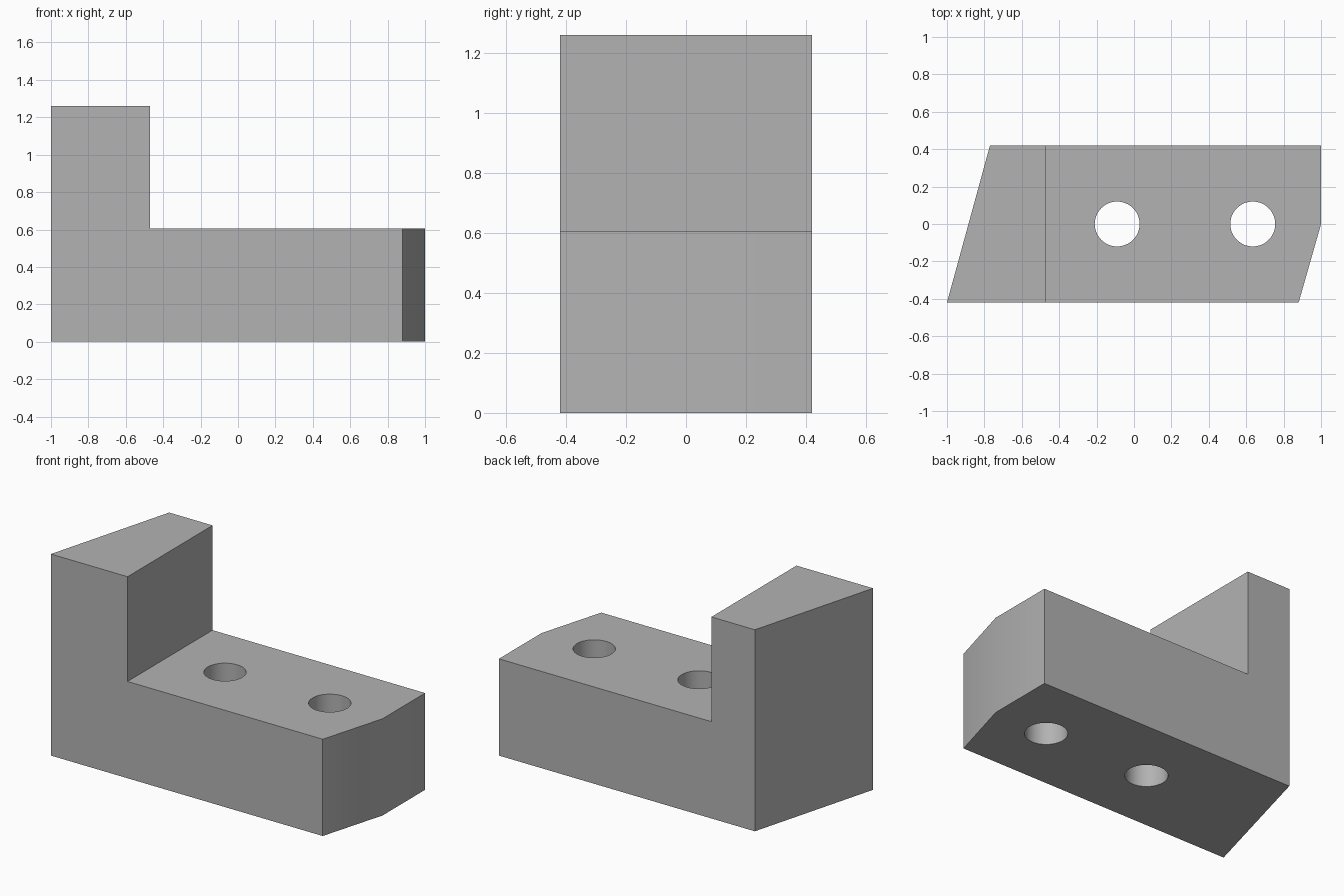
import bpy, bmesh, math

if "Cube" in bpy.data.objects:
    bpy.data.objects.remove(bpy.data.objects["Cube"])

DEPTH, STEP_Z, TOP_Z, STEP_X = 0.42, 0.605, 1.26, -0.47

grey = bpy.data.materials.new("plain grey")
grey.diffuse_color = (0.45, 0.45, 0.45, 1)
grey.use_nodes = True
grey.node_tree.nodes["Principled BSDF"].inputs["Base Color"].default_value = grey.diffuse_color


def prism(name, outline, z0, z1):
    """Extrude a flat outline straight up."""
    bm = bmesh.new()
    base = bm.faces.new([bm.verts.new((x, y, z0)) for x, y in outline])
    top = bmesh.ops.extrude_face_region(bm, geom=[base])["geom"]
    bmesh.ops.translate(bm, vec=(0, 0, z1 - z0),
                        verts=[v for v in top if isinstance(v, bmesh.types.BMVert)])
    bmesh.ops.recalc_face_normals(bm, faces=bm.faces)
    mesh = bpy.data.meshes.new(name)
    bm.to_mesh(mesh)
    bm.free()
    mesh.materials.append(grey)
    obj = bpy.data.objects.new(name, mesh)
    bpy.context.collection.objects.link(obj)
    return obj


def circle(cx, r, n=48):
    return [(cx + r * math.cos(2 * math.pi * i / n),
             r * math.sin(2 * math.pi * i / n)) for i in range(n)]


# Slanted block: full-height plan outline
block = prism("stepped_block", [(-1, -DEPTH), (0.88, -DEPTH), (1, 0),
                                (1, DEPTH), (-0.77, DEPTH)], 0, TOP_Z)

# Cutters: the step above the base, and two through holes
cutters = [prism("step_cutter", [(STEP_X, -1), (1.5, -1), (1.5, 1), (STEP_X, 1)],
                 STEP_Z, 2)]
for cx in (-0.09, 0.635):
    cutters.append(prism("hole_cutter", circle(cx, 0.12), -0.2, 0.9))

bpy.context.view_layer.objects.active = block
block.select_set(True)
for cutter in cutters:
    cutter.hide_render = True
    mod = block.modifiers.new("cut", 'BOOLEAN')
    mod.operation, mod.solver, mod.object = 'DIFFERENCE', 'EXACT', cutter
    bpy.ops.object.modifier_apply(modifier=mod.name)
for cutter in cutters:
    bpy.data.objects.remove(cutter)

# Smooth the hole walls and the shallow end corner, keep other edges sharp
bpy.ops.object.shade_smooth_by_angle(angle=math.radians(30))
